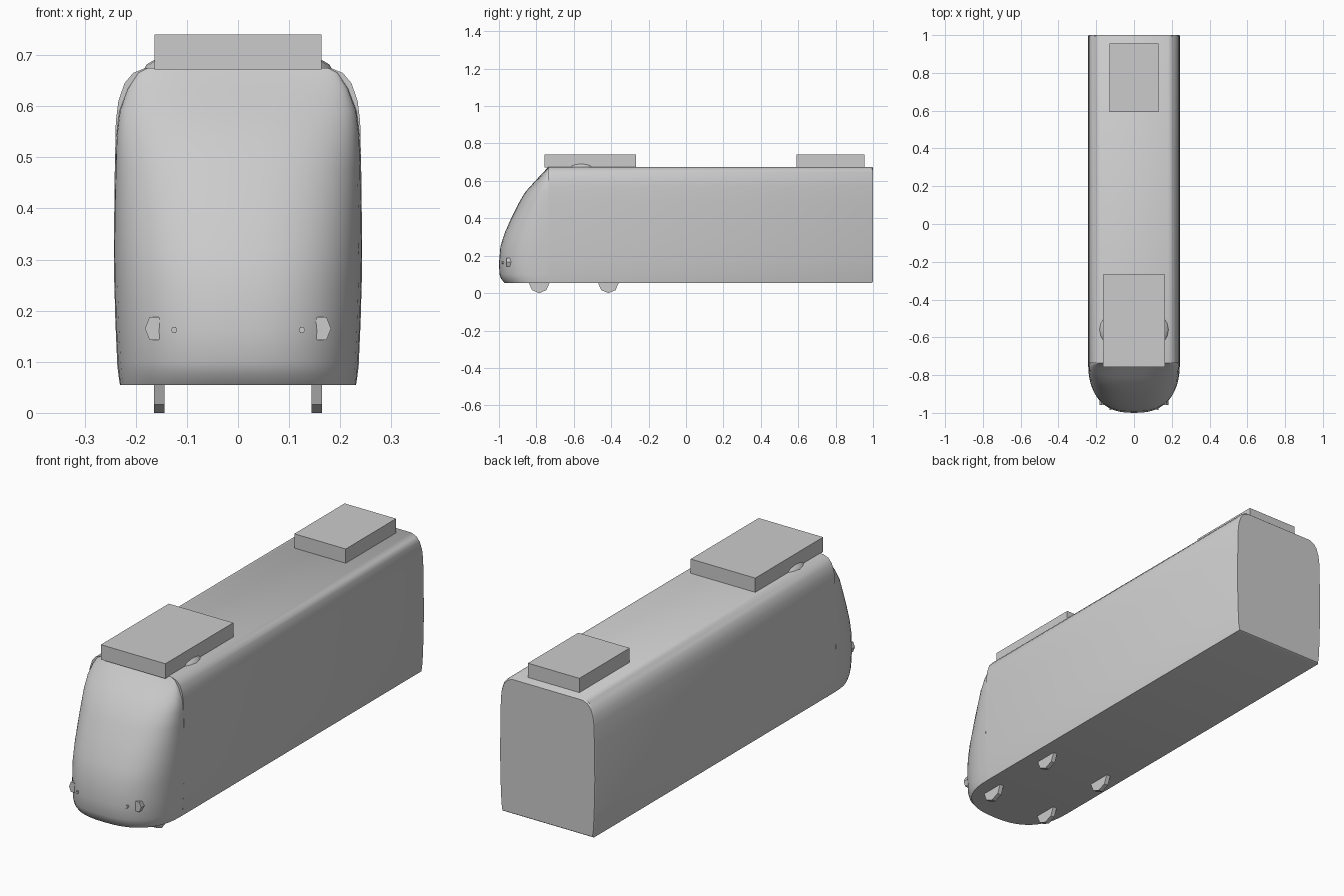
import bpy, bmesh, math
from mathutils import Vector

cube = bpy.data.objects.get("Cube")
if cube:
    bpy.data.objects.remove(cube, do_unlink=True)

grey = bpy.data.materials.new("plain_grey")
grey.use_nodes = True
colour = (0.6, 0.6, 0.6, 1)
grey.diffuse_color = colour
grey.node_tree.nodes["Principled BSDF"].inputs["Base Color"].default_value = colour


def finish(name, bm, smooth=None):
    bmesh.ops.recalc_face_normals(bm, faces=bm.faces)
    mesh = bpy.data.meshes.new(name)
    bm.to_mesh(mesh)
    bm.free()
    mesh.materials.append(grey)
    obj = bpy.data.objects.new(name, mesh)
    bpy.context.collection.objects.link(obj)
    if smooth:
        bpy.ops.object.select_all(action='DESELECT')
        obj.select_set(True)
        bpy.context.view_layer.objects.active = obj
        bpy.ops.object.shade_smooth_by_angle(angle=math.radians(smooth))
    return obj


def loft(name, rings, smooth):
    """Skin a list of equal closed rings and cap both ends."""
    bm = bmesh.new()
    loops = [[bm.verts.new(p) for p in ring] for ring in rings]
    for a, b in zip(loops, loops[1:]):
        for i in range(len(a)):
            j = (i + 1) % len(a)
            bm.faces.new((a[i], a[j], b[j], b[i]))
    bm.faces.new(loops[0])
    bm.faces.new(loops[-1])
    return finish(name, bm, smooth)


def box(name, half_x, y0, y1, z0, z1):
    return loft(name, [[(sx * half_x, y, z) for sx, y in
                        ((-1, y0), (1, y0), (1, y1), (-1, y1))] for z in (z0, z1)], None)


def prism(name, centre, ru, rv, depth, sides, axis):
    """Flat-sided cylinder along x or y."""
    rings = []
    for e in (-depth / 2, depth / 2):
        ring = []
        for k in range(sides):
            a = 2 * math.pi * k / sides
            u, v = ru * math.cos(a), rv * math.sin(a)
            ring.append(Vector(centre) + Vector((e, u, v) if axis == 'x' else (u, e, v)))
        rings.append(ring)
    return loft(name, rings, None)


# Long body: bulged sides and rounded roof corners, small lip at the back
FRONT = -0.735
half = [(0.231, 0.055), (0.236, 0.09), (0.240, 0.18), (0.243, 0.32), (0.241, 0.48),
        (0.239, 0.57), (0.234, 0.61), (0.222, 0.645), (0.205, 0.665), (0.18, 0.675)]
outline = half + [(-x, z) for x, z in reversed(half)]


def body_ring(y, s=1):
    return [(x * s, y, 0.365 + (z - 0.365) * s) for x, z in outline]


loft("body", [body_ring(FRONT), body_ring(0.994), body_ring(1.0, 0.985)], 40)

# Rounded nose: rings of height, front position and half width
levels = [(0.055, -0.97, 0.231), (0.075, -0.988, 0.234), (0.10, -0.997, 0.236),
          (0.16, -1.0, 0.239), (0.25, -0.992, 0.242), (0.32, -0.97, 0.243),
          (0.40, -0.935, 0.242), (0.48, -0.895, 0.240), (0.54, -0.86, 0.238),
          (0.59, -0.815, 0.232), (0.635, -0.773, 0.215), (0.665, -0.745, 0.195),
          (0.675, -0.737, 0.175)]
POWER = 2.5
STEPS = 24


def nose_ring(z, tip, w):
    ring = []
    for k in range(STEPS + 1):
        a = math.pi * k / STEPS
        c, s = math.cos(a), max(math.sin(a), 0)
        ring.append((math.copysign(w * abs(c) ** (2 / POWER), c),
                     FRONT + (tip - FRONT) * s ** (2 / POWER), z))
    return ring


loft("nose", [nose_ring(*level) for level in levels], 35)

# Roof boxes
box("front_roof_box", 0.163, -0.757, -0.267, 0.672, 0.74)
box("rear_roof_box", 0.13, 0.592, 0.955, 0.672, 0.74)

# Low dome under the front roof box
bm = bmesh.new()
bmesh.ops.create_uvsphere(bm, u_segments=24, v_segments=12, radius=1)
for v in bm.verts:
    v.co = Vector((v.co.x * 0.185, v.co.y * 0.13 - 0.56, v.co.z * 0.045 + 0.67))
finish("roof_dome", bm, 40)

# Wheels and headlamps, mirrored left and right
for side, sx in (("left", 1), ("right", -1)):
    for place, y in (("front", -0.785), ("rear", -0.415)):
        prism(f"{place}_{side}_wheel", (sx * 0.154, y, 0.055), 0.055, 0.055, 0.02, 8, 'x')
    for kind, x, z, ru, rv in (("large", 0.164, 0.165, 0.018, 0.026),
                               ("small", 0.125, 0.162, 0.006, 0.007)):
        surface = FRONT + (-1.0 - FRONT) * (1 - (x / 0.239) ** POWER) ** (1 / POWER)
        prism(f"{kind}_{side}_lamp", (sx * x, surface + 0.008, z), ru, rv, 0.03, 6, 'y')
